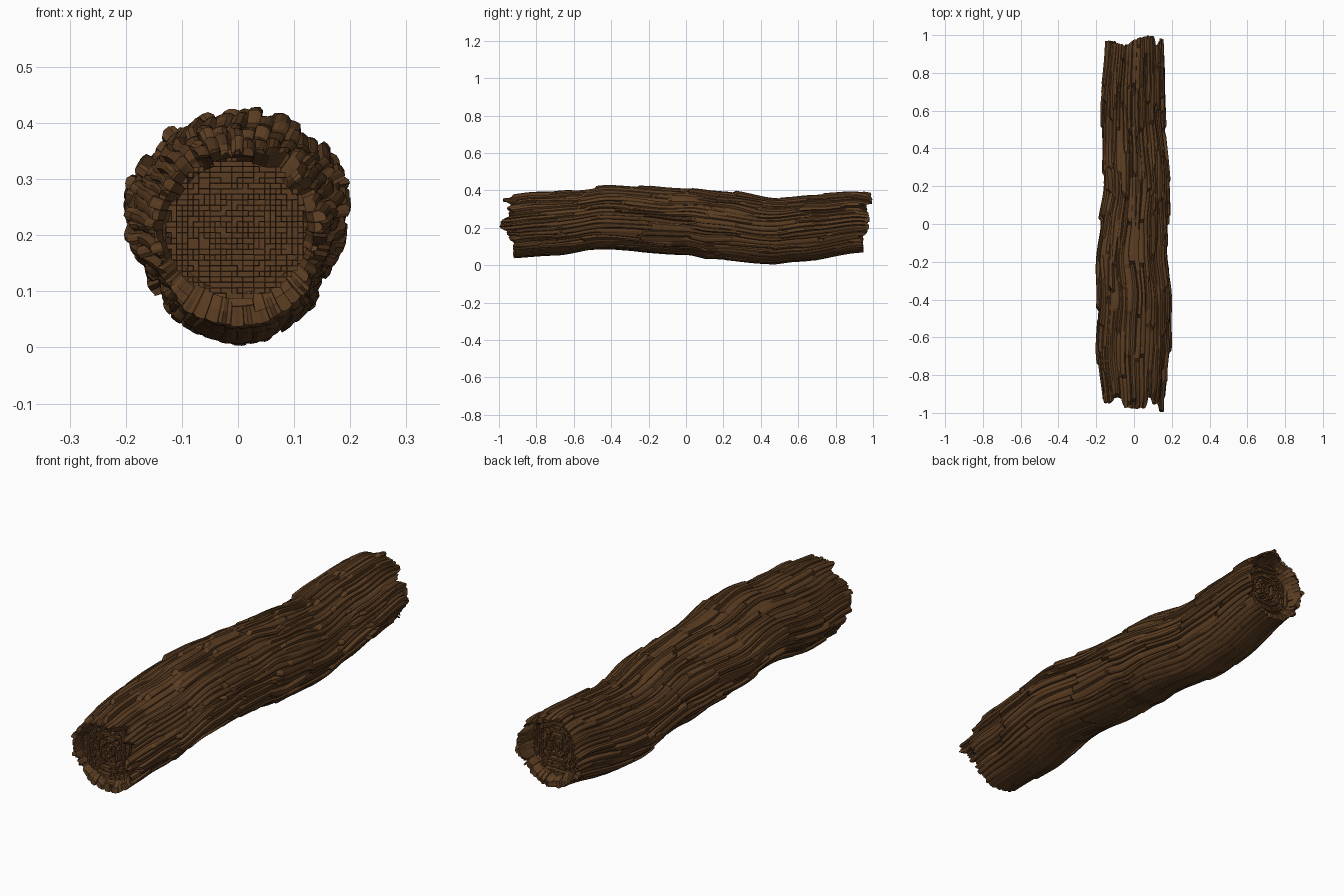
import bpy, bmesh, math
from mathutils import Vector, noise

if "Cube" in bpy.data.objects:
    bpy.data.objects.remove(bpy.data.objects["Cube"])

PLATES, ROWS = 46, 110
SUB = (0.03, 0.3, 0.65, 0.97)      # vertex positions across one bark plate


def lerp_table(table, x):
    for (a, p), (b, q) in zip(table, table[1:]):
        if x <= b:
            s = min(max((x - a) / (b - a), 0), 1)
            return p + (q - p) * s * s * (3 - 2 * s)
    return table[-1][1]


def rnd(a, b=0, c=0):
    return noise.cell(Vector((a * 3 + 0.5, b * 5 + 0.5, c * 7 + 0.5))) % 1.0


# Outline of the trunk along its length
TOP = [(-1, .375), (-.8, .40), (-.6, .415), (-.4, .44), (0, .422), (.2, .407),
       (.5, .373), (.7, .392), (.9, .408), (1, .395)]
BOTTOM = [(-1, .033), (-.7, .048), (-.45, .08), (0, .05), (.12, .028),
          (.45, 0), (.6, .014), (.95, .062)]
LEFT = [(-1, -.175), (-.65, -.217), (-.4, -.207), (-.2, -.217), (0, -.197),
        (.2, -.173), (.6, -.187), (1, -.163)]
RIGHT = [(-1, .172), (-.8, .19), (-.6, .21), (-.4, .215), (-.15, .192),
         (.2, .197), (.6, .177), (1, .176)]
# How far the broken rim reaches at each angle (degrees from +x)
FRONT_RIM = [(0, 1), (14, .99), (28, .92), (42, .96), (56, .90), (70, .98),
             (108, .98), (122, .90), (145, .95), (190, .95), (220, .925),
             (320, .925), (345, .96), (360, 1)]
BACK_RIM = [(0, .98), (18, .985), (33, .93), (48, 1), (66, 1), (90, .985),
            (108, .95), (150, .97), (175, .975), (210, .95), (325, .95), (340, .98), (360, .98)]


def section(y):
    """Centre and half sizes of the trunk at y."""
    l, r, b, t = (lerp_table(k, y) for k in (LEFT, RIGHT, BOTTOM, TOP))
    return (l + r) / 2, (b + t) / 2, (r - l) / 2, (t - b) / 2


def rim(sign, ang):
    d = math.degrees(ang) % 360
    ragged = 0.022 * rnd(int(d / 360 * PLATES * 2), 40 + sign)
    return sign * (lerp_table(FRONT_RIM if sign < 0 else BACK_RIM, d) - ragged * (0.4 if d < 200 else 0.6))


def trunk_point(ang, y, scale=1.0, depth=0.0):
    cx, cz, hx, hz = section(y)
    c, s = math.cos(ang), math.sin(ang)
    r = (abs(c) ** 1.9 + abs(s) ** 1.9) ** (-1 / 1.9)
    return Vector((cx + c * r * (hx * scale - depth), y, cz + s * r * (hz * scale - depth)))


def bark_depth(k, f, ang, y):
    """Depth of staggered bark plates, gentler on the underside."""
    v = y * 4.2 + rnd(k, 9) * 6
    j = math.floor(v)
    d = 0.021 * rnd(k, j) + 0.008 * (v - j)
    d += 0.011 * rnd(k, j, 3) if f < 0.1 else 0.007 * rnd(k, j, 5) if f > 0.9 else 0
    d += 0.008 * (noise.noise(Vector((math.cos(ang) * 4, math.sin(ang) * 4, y * 3))) + 0.4)
    low = min(max((math.sin(ang) + 0.95) / 0.5, 0), 1)
    return max(d, 0) * (0.3 + 0.7 * low)


def finish(name, bm, mat):
    bmesh.ops.recalc_face_normals(bm, faces=bm.faces)
    me = bpy.data.meshes.new(name)
    bm.to_mesh(me)
    bm.free()
    me.materials.append(mat)
    ob = bpy.data.objects.new(name, me)
    bpy.context.collection.objects.link(ob)
    return ob


def material(name, rgb):
    m = bpy.data.materials.new(name)
    m.diffuse_color = (*rgb, 1)
    m.use_nodes = True
    m.node_tree.nodes["Principled BSDF"].inputs["Base Color"].default_value = m.diffuse_color
    return m


bark_brown = material("bark brown", (0.105, 0.047, 0.016))

# Bark shell with hollow funnels folded in at both ends
bm = bmesh.new()
columns = [(k, f) for k in range(PLATES) for f in SUB]
rings = []


def funnel(sign):
    """Rings going inward from the rim to the recessed core."""
    out = []
    for n, (scale, blend) in enumerate(((.87, .03), (.80, .45), (.74, .8), (.66, 1))):
        ring = []
        for k, f in columns:
            ang = (k + f) / PLATES * math.tau
            y = rim(sign, ang)
            y += (sign * 0.885 - y) * blend
            jag = 0.016 * rnd(k // 2, n, 11 + sign) if n < 3 else 0
            ring.append(bm.verts.new(trunk_point(ang, y, scale, jag)))
        out.append(ring)
    return out


rings += funnel(-1)[::-1]
for i in range(ROWS + 1):
    t = i / ROWS
    ring = []
    for k, f in columns:
        a0 = (k + f) / PLATES * math.tau
        y = rim(-1, a0) * (1 - t) + rim(1, a0) * t
        # grain wanders slightly around the trunk
        ang = a0 + 0.11 * math.sin(math.pi * t) * noise.noise(
            Vector((math.cos(a0) * 2.5, math.sin(a0) * 2.5, y * 4)))
        ring.append(bm.verts.new(trunk_point(ang, y, 1, bark_depth(k, f, ang, y))))
    rings.append(ring)
rings += funnel(1)
for a, b in zip(rings, rings[1:]):
    for i in range(len(columns)):
        j = (i + 1) % len(columns)
        bm.faces.new((a[i], a[j], b[j], b[i]))
finish("bark", bm, bark_brown)


# Blocky growth rings on the recessed end faces
def growth_rings(name, sign):
    n, cell, gap = 30, 0.0098, 0.0004
    cx, cz, hx, hz = section(sign * 0.885)
    grid = bmesh.new()
    verts = {}

    def height(i, j):
        x, z = i - n / 2 + .5, j - n / 2 + .5
        d = (abs(x) ** 2.6 + abs(z) ** 2.6) ** (1 / 2.6) + 0.9 * rnd(i // 3, j // 2, 21 + sign)
        ring = int(d / 1.3)
        return sign * (0.874 + 0.02 * (ring % 2) + 0.010 * rnd(ring, 31) + 0.006 * rnd(i // 2, j, 17))

    def corner(a, b):
        if (a, b) not in verts:
            i, j = a // 2, b // 2
            x = (i + a % 2 - n / 2) * cell + (gap if a % 2 == 0 else -gap)
            z = (j + b % 2 - n / 2) * cell + (gap if b % 2 == 0 else -gap)
            verts[a, b] = grid.verts.new((cx + x, height(i, j), cz + z))
        return verts[a, b]

    for a in range(2 * n - 1):
        for b in range(2 * n - 1):
            x, z = (a + 1) / 2 - n / 2, (b + 1) / 2 - n / 2
            if math.hypot(x * cell / hx, z * cell / hz) < 0.71:
                grid.faces.new((corner(a, b), corner(a + 1, b), corner(a + 1, b + 1), corner(a, b + 1)))
    finish(name, grid, bark_brown)


growth_rings("front_growth_rings", -1)
growth_rings("back_growth_rings", 1)
